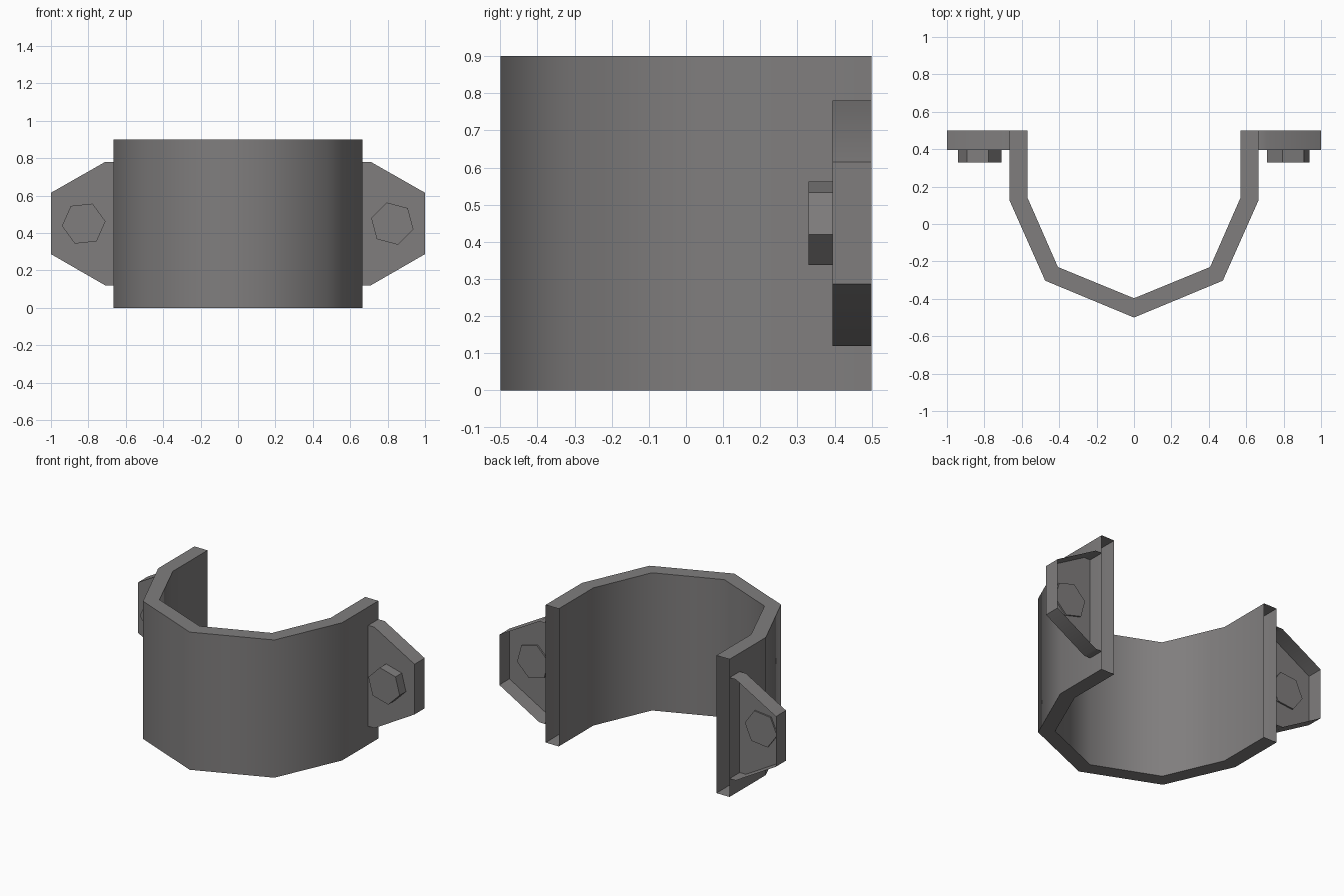
import bpy, bmesh, math
from mathutils import Vector

if "Cube" in bpy.data.objects:
    bpy.data.objects.remove(bpy.data.objects["Cube"])

HEIGHT, BACK, PLATE = 0.9, 0.5, 0.395

steel = bpy.data.materials.new("grey_steel")
steel.use_nodes = True
COLOUR = (0.215, 0.207, 0.207, 1)
steel.diffuse_color = COLOUR
steel.node_tree.nodes["Principled BSDF"].inputs["Base Color"].default_value = COLOUR


def finish(name, bm, facing):
    """Orient the shell so its first face points along 'facing', then shade it."""
    bmesh.ops.recalc_face_normals(bm, faces=bm.faces[:])
    bm.faces.ensure_lookup_table()
    bm.normal_update()
    if bm.faces[0].normal.dot(Vector(facing)) < 0:
        bmesh.ops.reverse_faces(bm, faces=bm.faces[:])
    mesh = bpy.data.meshes.new(name)
    bm.to_mesh(mesh)
    bm.free()
    mesh.materials.append(steel)
    obj = bpy.data.objects.new(name, mesh)
    bpy.context.collection.objects.link(obj)
    bpy.ops.object.select_all(action='DESELECT')
    obj.select_set(True)
    bpy.context.view_layer.objects.active = obj
    bpy.ops.object.shade_smooth_by_angle(angle=math.radians(50))


def mirrored(half):
    return [(-x, y) for x, y in half] + [(x, y) for x, y in reversed(half[:-1])]


def prism(name, outline, y0, y1, skip=None, back=True):
    """Extrude an xz outline along y; one side or the back may stay open."""
    bm = bmesh.new()
    front = [bm.verts.new((x, y0, z)) for x, z in outline]
    rear = [bm.verts.new((x, y1, z)) for x, z in outline]
    bm.faces.new(front)
    if back:
        bm.faces.new(rear[::-1])
    for i in range(len(outline)):
        j = (i + 1) % len(outline)
        if i != skip:
            bm.faces.new((front[i], front[j], rear[j], rear[i]))
    finish(name, bm, (0, -1, 0))


# Half-round strap: hollow between its walls, with open ends
outer = mirrored([(0.665, BACK), (0.665, 0.125), (0.475, -0.303), (0, -0.5)])
inner = mirrored([(0.57, BACK), (0.57, 0.142), (0.407, -0.23), (0, -0.397)])
bm = bmesh.new()
rings = [[bm.verts.new((x, y, z)) for x, y in path]
         for path, z in ((outer, HEIGHT), (inner, HEIGHT), (inner, 0), (outer, 0))]
for k in range(4):
    a, b = rings[k], rings[(k + 1) % 4]
    for i in range(len(a) - 1):
        bm.faces.new((a[i], a[i + 1], b[i + 1], b[i]))
finish("strap", bm, (0, 0, 1))

# Tapered mounting ears, open at the back, each with a hexagonal bolt head
ear = [(0.665, 0.12), (0.71, 0.12), (1, 0.287), (1, 0.615), (0.71, 0.78), (0.665, 0.78)]
for label, side, turn in (("left", 1, -15), ("right", -1, 6)):
    prism(label + "_ear", [(side * x, z) for x, z in ear], PLATE, BACK,
          skip=len(ear) - 1, back=False)
    angles = [math.radians(turn + 60 * k) for k in range(6)]
    head = [(side * 0.825 + 0.117 * math.cos(a), 0.45 + 0.117 * math.sin(a)) for a in angles]
    prism(label + "_bolt", head, 0.33, PLATE + 0.01)
